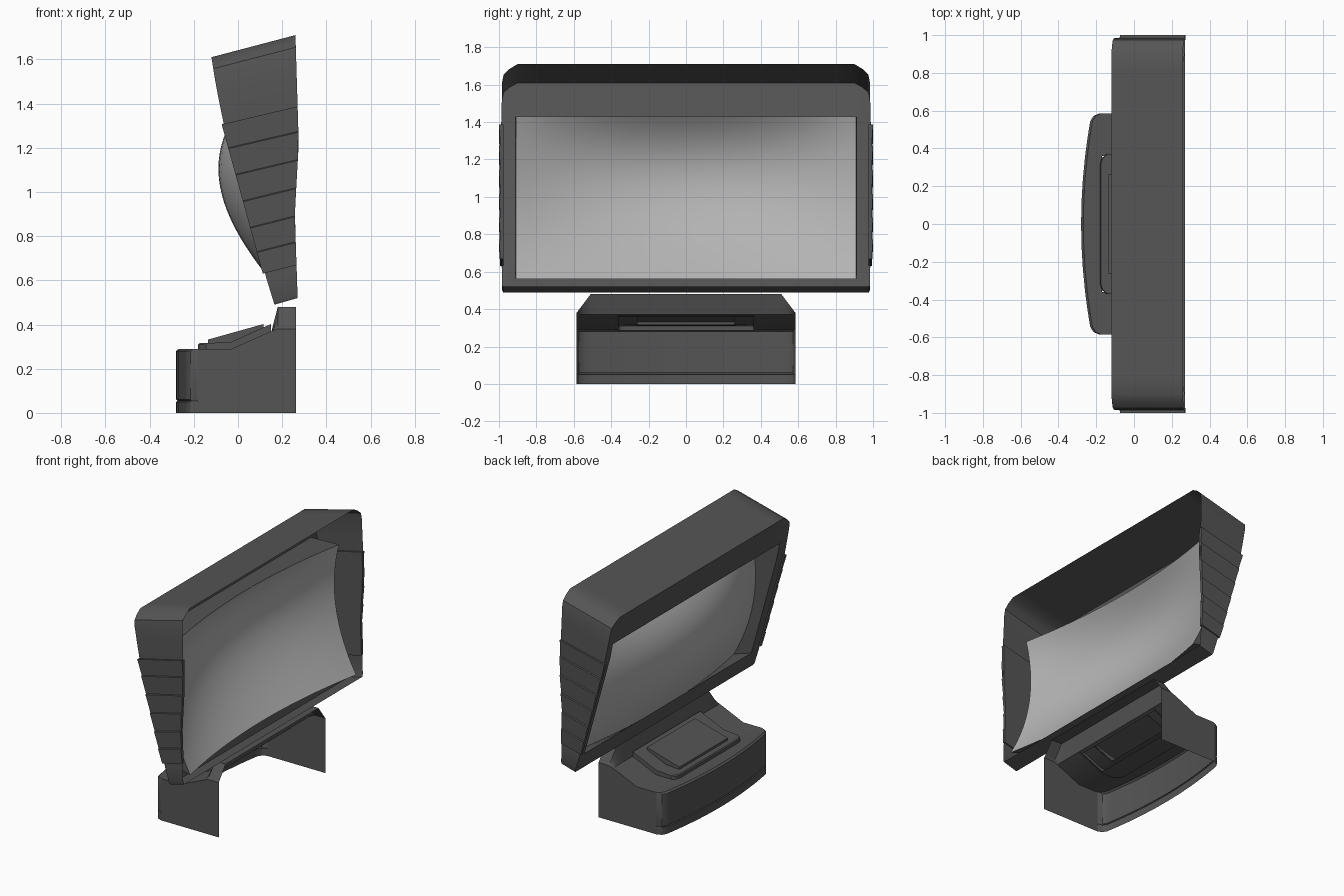
import bpy, bmesh, math
from mathutils import Vector

if "Cube" in bpy.data.objects:
    bpy.data.objects.remove(bpy.data.objects["Cube"])


def material(name, g):
    m = bpy.data.materials.new(name)
    m.diffuse_color = (g, g, g, 1)
    m.use_nodes = True
    m.node_tree.nodes["Principled BSDF"].inputs["Base Color"].default_value = m.diffuse_color
    return m


DARK, LIGHT = material("dark_grey", 0.09), material("screen_grey", 0.45)


def interp(table, t):
    for (a, va), (b, vb) in zip(table, table[1:]):
        if t <= b:
            break
    return va + (vb - va) * (t - a) / (b - a)


def loft(name, rings, closed=False, caps=False, skip=None, mat=DARK, angle=30):
    """Skin a list of equal-length point rows, optionally leaving a hole."""
    bm = bmesh.new()
    vs = [[bm.verts.new(p) for p in r] for r in rings]
    n = len(rings[0])
    for a, b in zip(vs, vs[1:]):
        for i in range(n if closed else n - 1):
            q = [a[i], a[(i + 1) % n], b[(i + 1) % n], b[i]]
            c = sum((v.co for v in q), Vector()) / 4
            if not (skip and skip(c)):
                bm.faces.new(q)
    if caps:
        bm.faces.new(vs[0])
        bm.faces.new(vs[-1])
    bmesh.ops.remove_doubles(bm, verts=bm.verts, dist=1e-5)
    bmesh.ops.recalc_face_normals(bm, faces=bm.faces)
    me = bpy.data.meshes.new(name)
    bm.to_mesh(me)
    bm.free()
    ob = bpy.data.objects.new(name, me)
    bpy.context.collection.objects.link(ob)
    me.materials.append(mat)
    bpy.ops.object.select_all(action='DESELECT')
    ob.select_set(True)
    bpy.context.view_layer.objects.active = ob
    bpy.ops.object.shade_smooth_by_angle(angle=math.radians(angle))
    return ob


def both(ys):
    return [-y for y in reversed(ys) if y > 0] + ys


# Leaning front and back edges of the housing
def front_x(z):
    return interp([(.49, .165), (.62, .125), (1.31, -.065), (1.48, -.10), (1.61, -.12)], z)


def back(z):
    zb = .52 + (z - .49) * 1.19 / 1.12
    return interp([(.52, .27), (.9, .257), (1.22, .275), (1.71, .26)], zb), zb


# Bulging screen surface, u across and v up, both -1..1
def screen_point(u, v):
    a, b = 1 - u * u, 1 - v * v
    x = .205 - .065 * v - .09 * b - .09 * a - .10 * a * b * (1 + .4 * v)
    return (x, .91 * u, .995 + .435 * v)


N = 24
loft("screen", [[screen_point(-1 + 2 * i / N, -1 + 2 * j / N) for i in range(N + 1)]
                for j in range(N + 1)], mat=LIGHT, angle=60)

# Housing: open-backed hood, front flange and inner walls down to the screen
half = [(0, .49), (.91, .49), (.978, .49), (.985, .505), (.985, .6), (.988, 1.31), (.985, 1.42),
        (.983, 1.52), (.975, 1.558), (.945, 1.585), (.90, 1.61), (0, 1.61)]
outline = half + [(-y, z) for y, z in reversed(half[1:-1])]
ring = []
for (y0, z0), (y1, z1) in zip(outline, outline[1:] + outline[:1]):
    k = max(1, round(math.hypot(y1 - y0, z1 - z0) / .09))
    ring += [(y0 + (y1 - y0) * i / k, z0 + (z1 - z0) * i / k) for i in range(k)]
outer_back, outer_front, opening, inner = [], [], [], []
for y, z in ring:
    xb, zb = back(z)
    outer_back.append((xb, y, zb))
    outer_front.append((front_x(z), y, z))
    yc, zc = max(-.915, min(.915, y)), max(.60, min(1.42, z))
    opening.append((front_x(zc) + .008, yc, zc))
    inner.append(screen_point(yc / .915, (zc - 1.01) / .41))
loft("housing", [outer_back, outer_front, opening, inner], closed=True)

# Side panels with shallow overlapping bands
levels = [.63, .73, .84, .96, 1.08, 1.20, 1.31]
for s, side in ((1, "right"), (-1, "left")):
    rows = []
    for lo, hi in zip(levels, levels[1:]):
        for z, y in ((lo, .993), (hi - .004, 1.0)):
            xb, zb = back(z)
            xf = front_x(z) - .01
            rows.append([(xf, s * .975, z), (xf, s * y, z), (xb, s * y, zb), (xb, s * .975, zb)])
    loft(side + "_side_panel", rows, closed=True, caps=True, angle=5)


# Base: bowed front, stepped top, open at the back and underneath
def base_row(y):
    a = abs(y)
    f = -.28 + .055 * (a / .58) ** 2 + interp([(0, 0), (.545, 0), (.572, .012), (.585, .04)], a)
    t = interp([(0, .48), (.51, .48), (.585, .38)], a)
    prof = [(f, 0), (f, .05), (f + .006, .054), (f, .06), (f, .28), (f + .012, .29), (-.17, .29),
            (-.03, .29), (.13, .361), (.152, .37), (.18, t), (.262, t)]
    return [(x, y, z) for x, z in prof]


rows = [base_row(y) for y in both([0, .12, .24, .36, .44, .51, .545, .56, .572, .582, .585])]
loft("base", rows, skip=lambda c: abs(c.y) < .36 and -.17 < c.x < .13 and c.z > .285)
for s, side in ((1, "right"), (-1, "left")):
    edge = [(x, s * .585, z) for x, _, z in base_row(.585)]
    floor = [(edge[0][0] + (.262 - edge[0][0]) * i / 11, s * .585, 0) for i in range(12)]
    loft(side + "_base_wall", [edge, floor])


# Raised pad on the base, two hollow tiers
def lower_row(y):
    f = -.18 + interp([(0, 0), (.32, 0), (.35, .01), (.37, .035)], abs(y))
    prof = [(-.03, .285), (f, .285), (f, .31), (f + .006, .316), (-.128, .316), (-.03, .322),
            (.11, .385), (.15, .402), (.15, .365)]
    return [(x, y, z) for x, z in prof]


loft("lower_pad", [lower_row(y) for y in both([0, .26, .32, .35, .37])], caps=True,
     skip=lambda c: abs(c.y) < .26 and -.125 < c.x < .11 and c.z > .30)
upper = [(-.03, .318), (-.135, .312), (-.135, .332), (.115, .402), (.115, .38)]
loft("upper_pad", [[(x, y, z) for x, z in upper] for y in (-.265, .265)], caps=True)
